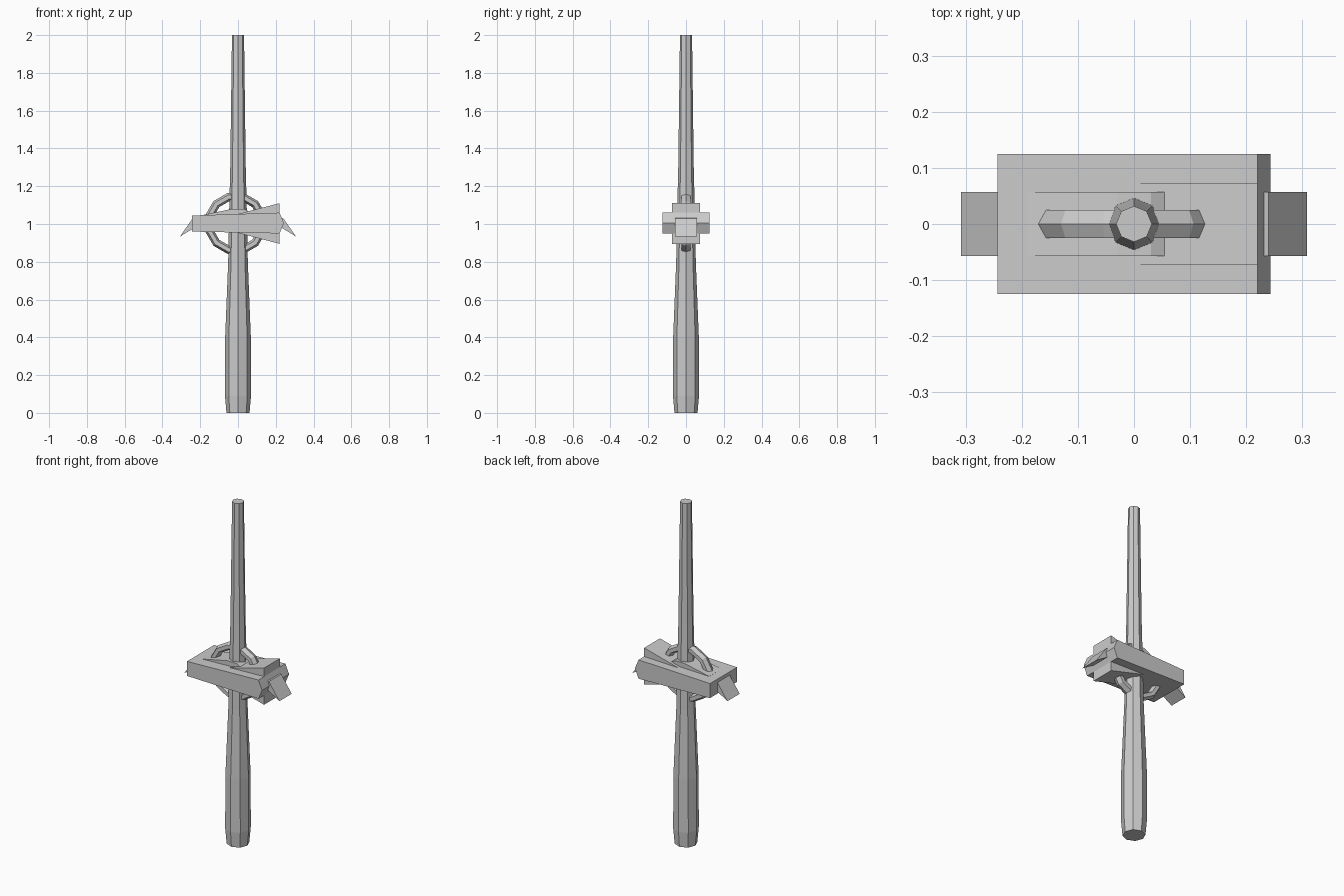
import bpy, bmesh, math

if "Cube" in bpy.data.objects:
    bpy.data.objects.remove(bpy.data.objects["Cube"])

def skin(name, loops, wrap=False):
    """Bridge equal-length loops of points into a mesh, capped or wrapped round."""
    bm = bmesh.new()
    rings = [[bm.verts.new(p) for p in loop] for loop in loops]
    n = len(rings[0])
    for i in range(len(rings) if wrap else len(rings) - 1):
        a, b = rings[i], rings[(i + 1) % len(rings)]
        for k in range(n):
            bm.faces.new((a[k], a[(k + 1) % n], b[(k + 1) % n], b[k]))
    if not wrap:
        bm.faces.new(rings[0])
        bm.faces.new(rings[-1])
    bmesh.ops.recalc_face_normals(bm, faces=bm.faces)
    mesh = bpy.data.meshes.new(name)
    bm.to_mesh(mesh)
    bm.free()
    obj = bpy.data.objects.new(name, mesh)
    bpy.context.collection.objects.link(obj)
    return obj

def slab(name, profile, half_width):
    """Extrude an (x, z) profile across y."""
    return skin(name, [[(x, y, z) for x, z in profile] for y in (-half_width, half_width)])

def polygon(n, offset=0.0):
    return [(math.cos(math.tau * k / n + offset), math.sin(math.tau * k / n + offset)) for k in range(n)]

# Tapered eight-sided shaft
shaft = [(0, .061), (.09, .069), (.4, .068), (.8, .052), (1.1, .046), (1.3, .041), (2, .032)]
skin("shaft", [[(r * c, r * s, z) for c, s in polygon(8)] for z, r in shaft])

# Upright ring with a six-sided section
skin("ring", [[(-.012 + (.145 + .022 * u) * c, .029 * v, 1.003 + (.145 + .022 * u) * s)
               for u, v in polygon(6)] for c, s in polygon(12, math.pi / 12)], wrap=True)

# Head block with pointed right end
slab("head_block", [(-.243, .96), (-.243, 1.045), (.22, 1.06), (.243, 1.005), (.22, .95)], .125)

# Flared wedge at the right end of the head
slab("head_wedge", [(0, 1.053), (.22, 1.11), (.22, .895), (0, .953)], .073)

# Sloped ridge on top of the head
slab("top_ridge", [(-.19, 1.03), (-.19, 1.047), (-.03, 1.08), (.03, 1.08), (.057, 1.066), (.057, 1.03)], .057)

# Drooping fins at both ends
for name, side in (("left_fin", -1), ("right_fin", 1)):
    slab(name, [(side * .215, 1.035), (side * .24, 1.03), (side * .308, .933), (side * .215, .99)], .057)
